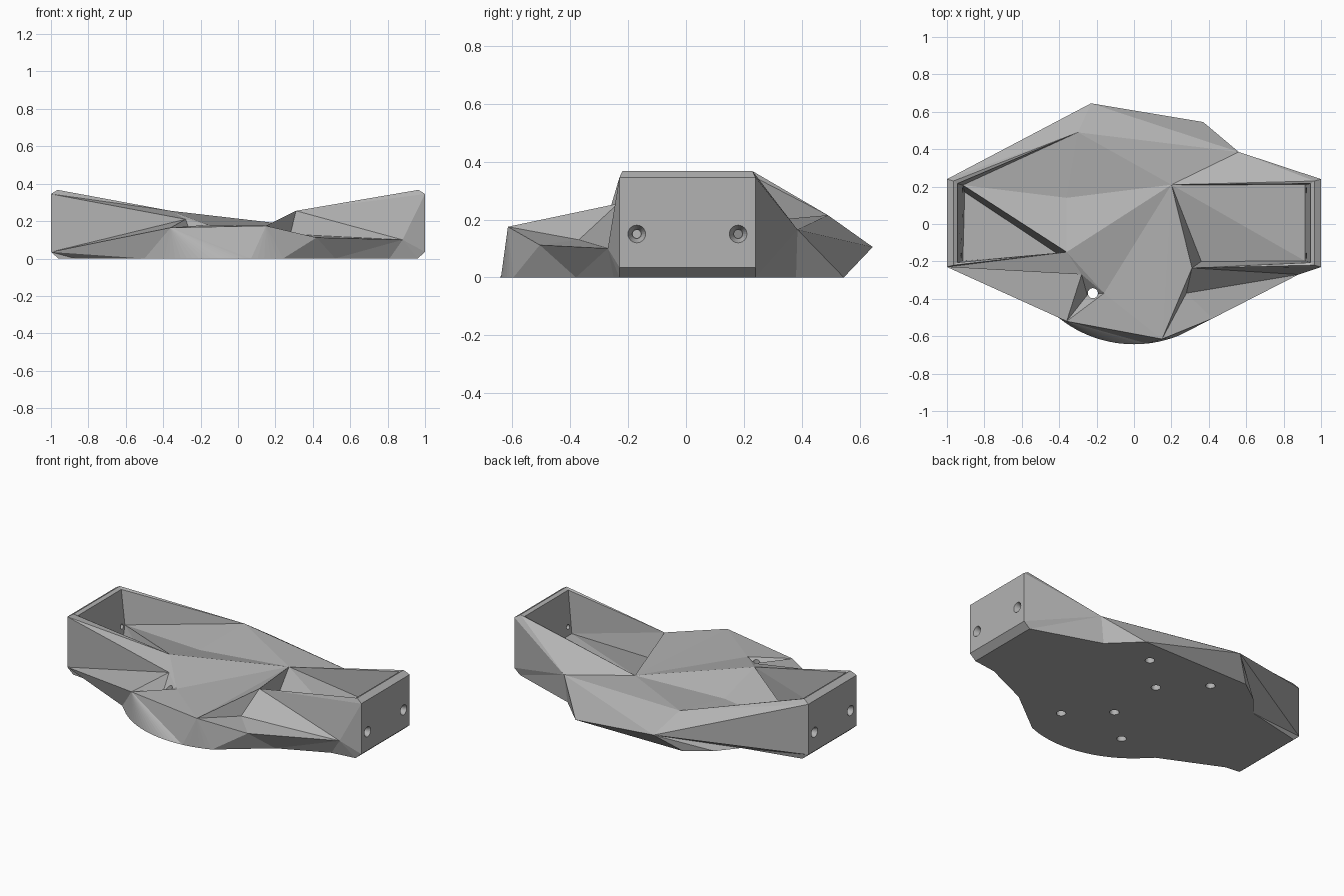
import bpy, bmesh, math
from mathutils import Vector

if "Cube" in bpy.data.objects:
    bpy.data.objects.remove(bpy.data.objects["Cube"], do_unlink=True)

grey = bpy.data.materials.new("plain grey")
grey.use_nodes = True
colour = (0.45, 0.45, 0.45, 1)
grey.diffuse_color = colour
grey.node_tree.nodes["Principled BSDF"].inputs["Base Color"].default_value = colour

bm = bmesh.new()
P = {}


def point(name, x, y, z):
    P[name] = bm.verts.new((x, y, z))


def face(names):
    bm.faces.new([P[n] for n in names.split()])


def fan(centre, ring):
    """Triangles from one point to each pair of neighbours along a ring."""
    ring = ring.split()
    for a, b in zip(ring, ring[1:]):
        face(f"{centre} {a} {b}")


# Mounting plates at both ends: F is front, B is back, L and R are the sides
for side, s, front_floor, back_floor in (("L", -1, 0.05, 0.15), ("R", 1, 0.1, 0.1)):
    for end, y, inset, floor in (("F", -0.23, 0.02, front_floor), ("B", 0.24, -0.02, back_floor)):
        tag = end + side
        point("outer" + tag, s, y, 0.345)
        point("lower" + tag, s, y, 0.035)
        point("foot" + tag, s * 0.96, y, 0)
        point("rim" + tag, s * 0.965, y + inset / 2, 0.367)
        point("inner" + tag, s * 0.945, y + inset * 1.2, 0.357)
        point("floor" + tag, s * 0.915, y + inset * 1.6, floor)
    rows = ["foot", "lower", "outer", "rim", "inner", "floor"]
    for a, b in zip(rows, rows[1:]):
        face(f"{a}F{side} {a}B{side} {b}B{side} {b}F{side}")

# Crest points of the faceted deck
point("left_crest", -0.36, -0.15, 0.255)
point("left_notch", -0.28, -0.27, 0.21)
point("notch_low", -0.25, -0.38, 0.12)
point("notch_edge", -0.16, -0.37, 0.18)
point("left_brow", -0.36, -0.52, 0.165)
point("right_brow", 0.15, -0.615, 0.175)
point("right_crest", 0.31, -0.235, 0.255)
point("right_notch", 0.28, -0.37, 0.13)
point("front_wing", 0.42, -0.505, 0.112)
point("wing_tip", 0.88, -0.27, 0.1)
point("pocket_low", 0.36, -0.2, 0.09)
point("pocket_top", 0.2, 0.21, 0.19)
point("back_wing", 0.56, 0.385, 0.165)
point("back_crest", -0.3, 0.49, 0.215)
point("back_tip", -0.23, 0.645, 0.105)
point("ledge", -0.36, 0.14, 0.17)
point("low_back", -0.905, 0.17, 0.05)
point("low_crest", -0.4, -0.165, 0.05)

# Underside outline, with a round lobe in front
point("base_a", -0.87, -0.24, 0)
point("base_b", -0.5, -0.41, 0)
STEPS = 20
for i in range(STEPS + 1):
    a = math.radians(-131 + 63 * i / STEPS)
    point(f"lobe{i}", 0.643 * math.cos(a), 0.643 * math.sin(a), 0)
point("base_c", 0.52, -0.38, 0)
point("base_d", 0.81, -0.25, 0)
point("base_e", 0.54, 0.38, 0)
point("base_f", 0.37, 0.545, 0)
point("base_g", -0.36, 0.54, 0)
point("base_h", -0.5, 0.44, 0)
point("base_i", -0.6, 0.32, 0)
lobe = [f"lobe{i}" for i in range(STEPS + 1)]
split = STEPS * 3 // 4
face("footFL base_a base_b " + " ".join(lobe) + " base_c base_d footFR "
     "footBR base_e base_f base_g base_h base_i footBL")

# Left front wall and notch
fan("left_crest", "low_crest floorFL innerFL rimFL outerFL left_notch")
fan("lowerFL", "footFL base_a base_b left_brow left_notch outerFL")
fan("notch_low", "left_notch left_brow notch_edge left_notch")

# Lobe skirt
fan("left_brow", "base_b " + " ".join(lobe[:split + 1]) + " right_brow")
fan("right_brow", " ".join(lobe[split:]) + " front_wing right_notch right_crest")

# Right front wing and wall
fan("base_c", f"{lobe[-1]} front_wing wing_tip base_d")
fan("wing_tip", "base_d footFR lowerFR outerFR right_crest right_notch front_wing")
fan("right_crest", "outerFR rimFR innerFR floorFR pocket_low pocket_top")

# Right pocket and back wall
fan("pocket_top", "pocket_low floorFR floorBR innerBR rimBR back_wing back_crest")
fan("back_wing", "rimBR outerBR lowerBR footBR base_e base_f back_tip back_crest")

# Back prow
fan("back_tip", "base_f base_g base_h base_i lowerBL outerBL back_crest")
face("base_i footBL lowerBL")

# Left pocket with its raised ledge
fan("back_crest", "outerBL rimBL innerBL floorBL ledge pocket_top")
fan("floorBL", "ledge left_crest low_crest low_back floorFL")
face("low_back low_crest floorFL")

# Central deck
fan("pocket_top", "ledge left_crest notch_edge right_brow right_crest")
face("notch_edge left_notch left_crest")
face("notch_edge right_brow left_brow")

bmesh.ops.triangulate(bm, faces=[f for f in bm.faces if len(f.verts) > 4])
bmesh.ops.recalc_face_normals(bm, faces=bm.faces)
mesh = bpy.data.meshes.new("faceted_bracket")
bm.to_mesh(mesh)
bm.free()
mesh.materials.append(grey)
body = bpy.data.objects.new("faceted_bracket", mesh)
bpy.context.collection.objects.link(body)


def drill(start, direction, r_start, r_end, depth):
    """Cut one round or tapered hole into the body."""
    way = Vector(direction)
    bpy.ops.mesh.primitive_cone_add(
        vertices=24, radius1=r_start, radius2=r_end, depth=depth,
        location=Vector(start) + way * depth / 2,
        rotation=way.to_track_quat("Z", "Y").to_euler())
    cutter = bpy.context.object
    cutter.name = "hole_cutter"
    cutter.hide_render = True
    cut = body.modifiers.new("hole", "BOOLEAN")
    cut.operation, cut.solver, cut.object = "DIFFERENCE", "EXACT", cutter
    bpy.context.view_layer.objects.active = body
    bpy.ops.object.modifier_apply(modifier=cut.name)
    bpy.data.objects.remove(cutter, do_unlink=True)


# Screw holes in the underside; only the front left one goes right through
for x, y in ((-0.22, 0.4), (0.22, 0.4), (0, 0.19), (0, -0.17), (0.22, -0.37), (-0.22, -0.37)):
    through = x < 0 and y < 0
    drill((x, y, -0.02), (0, 0, 1), 0.027, 0.027, 0.32 if through else 0.1)

# Countersunk holes through the end plates
for s in (-1, 1):
    for y in (-0.17, 0.18):
        drill((s * 1.001, y, 0.15), (-s, 0, 0), 0.031, 0.016, 0.035)
        drill((s * 1.02, y, 0.15), (-s, 0, 0), 0.014, 0.014, 0.13)
